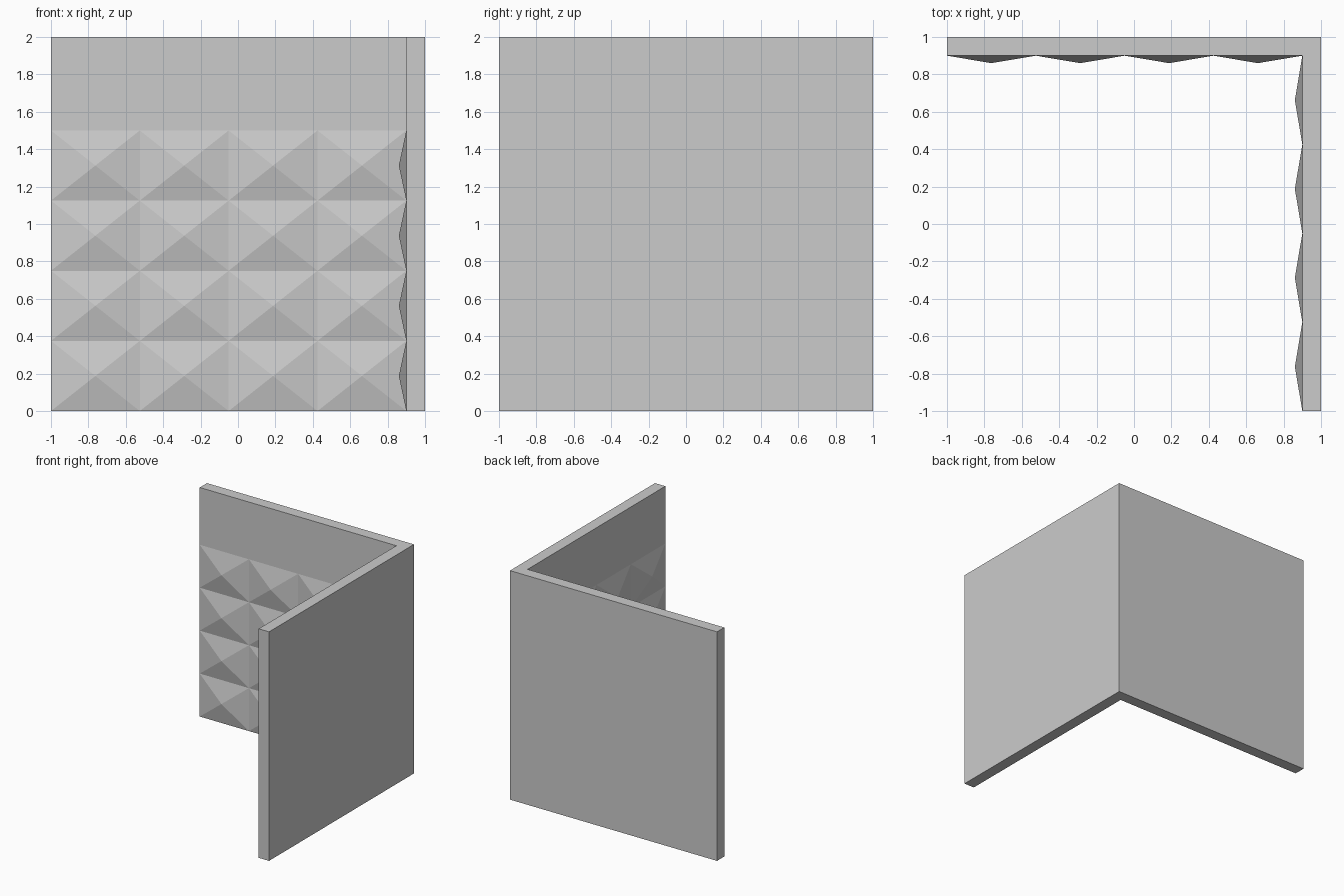
import bpy, bmesh
from math import pi
from mathutils import Matrix

if "Cube" in bpy.data.objects:
    bpy.data.objects.remove(bpy.data.objects["Cube"], do_unlink=True)

THICK, SPAN, PANEL_H, DEPTH = 0.1, 1.9, 1.5, 0.04

grey = bpy.data.materials.new("plain_grey")
grey.use_nodes = True
colour = (0.6, 0.6, 0.6, 1)
grey.diffuse_color = colour
grey.node_tree.nodes["Principled BSDF"].inputs["Base Color"].default_value = colour


def add_object(name, bm):
    mesh = bpy.data.meshes.new(name)
    bm.normal_update()
    bm.to_mesh(mesh)
    bm.free()
    mesh.materials.append(grey)
    obj = bpy.data.objects.new(name, mesh)
    bpy.context.collection.objects.link(obj)
    return obj


def pyramid_panel(name, placement):
    # Four by four tiles, each raised to a shallow point
    bm = bmesh.new()
    size = Matrix.Diagonal((SPAN, PANEL_H, 1, 1))
    bmesh.ops.create_grid(bm, x_segments=4, y_segments=4, size=0.5, matrix=size)
    bm.normal_update()
    bmesh.ops.poke(bm, faces=bm.faces[:], offset=DEPTH)
    bm.transform(placement @ Matrix.Rotation(pi / 2, 4, 'X'))
    add_object(name, bm)


# Two walls meeting at the back left corner, extruded from an L outline
inner = 1 - THICK
outline = [(-1, 1), (-1, inner), (inner, inner), (inner, -1), (1, -1), (1, 1)]
bm = bmesh.new()
base = bm.faces.new([bm.verts.new((x, y, 0)) for x, y in outline])
top = bmesh.ops.extrude_face_region(bm, geom=[base])["geom"]
bmesh.ops.translate(bm, vec=(0, 0, 2),
                    verts=[v for v in top if isinstance(v, bmesh.types.BMVert)])
bmesh.ops.recalc_face_normals(bm, faces=bm.faces[:])
add_object("corner_walls", bm)

# Pyramid panels on the inner faces
mid = -THICK / 2
pyramid_panel("back_wall_panel", Matrix.Translation((mid, inner, PANEL_H / 2)))
pyramid_panel("left_wall_panel", Matrix.Translation((inner, mid, PANEL_H / 2))
              @ Matrix.Rotation(-pi / 2, 4, 'Z'))
